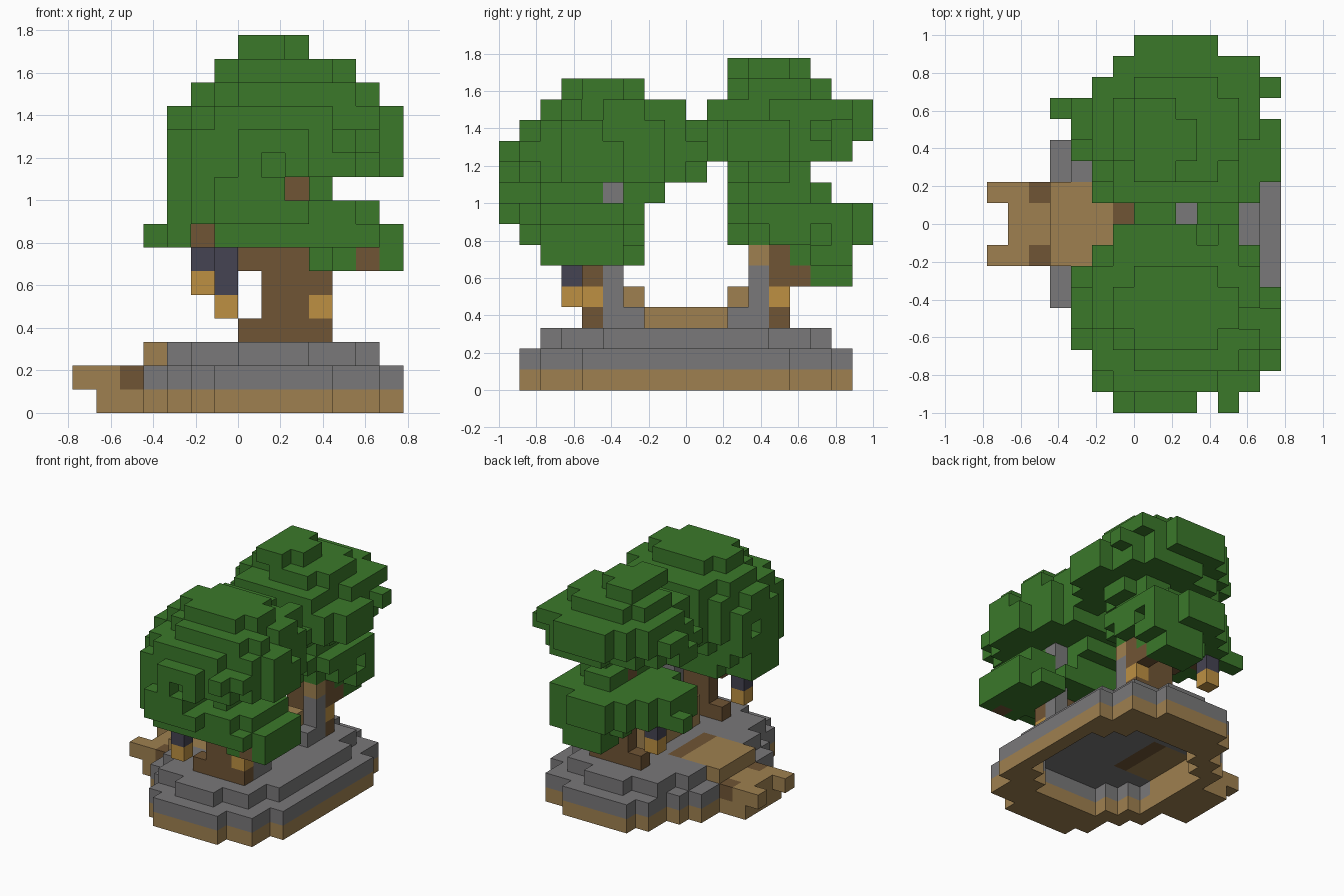
import bpy
import bmesh
import random
from mathutils import Vector

random.seed(4)
default = bpy.data.objects.get("Cube")
if default:
    bpy.data.objects.remove(default, do_unlink=True)

UNIT = 1 / 9                        # edge of one block
ORIGIN = Vector((-7, -9, 0))        # block index of the lower front right corner
blocks = {}                         # (i, j, k) -> (part name, colour name)

COLOURS = {
    "leaf green": (0.043, 0.19, 0.023),
    "plank tan": (0.345, 0.217, 0.08),
    "bark brown": (0.163, 0.09, 0.035),
    "lamp gold": (0.51, 0.28, 0.055),
    "stone grey": (0.192, 0.188, 0.192),
    "iron blue": (0.06, 0.056, 0.085),
}


def make_material(name, rgb):
    mat = bpy.data.materials.new(name)
    mat.use_nodes = True
    mat.diffuse_color = (*rgb, 1)
    for node in mat.node_tree.nodes:
        if node.type == "BSDF_PRINCIPLED":
            node.inputs["Base Color"].default_value = (*rgb, 1)
            node.inputs["Roughness"].default_value = 0.9
    return mat


materials = {name: make_material(name, rgb) for name, rgb in COLOURS.items()}


def cells(a, b):
    """Index range that includes both ends."""
    return range(a, b + 1)


def box(part, colour, xs, ys, zs):
    """Fill a box of blocks; a colour of None carves it away."""
    for i in cells(*xs):
        for j in cells(*ys):
            for k in cells(*zs):
                if colour:
                    blocks[i, j, k] = (part, colour)
                else:
                    blocks.pop((i, j, k), None)


def disc(part, colour, xs, ys, k, rough=None):
    """Fill one rounded layer; rough gives leaves a ragged edge."""
    cx, cy = sum(xs) / 2, sum(ys) / 2
    rx, ry = (xs[1] - xs[0] + 1) / 2, (ys[1] - ys[0] + 1) / 2
    for i in cells(*xs):
        for j in cells(*ys):
            reach = (abs(i - cx) / rx) ** 2.2 + (abs(j - cy) / ry) ** 2.2
            limit = 1
            if rough:
                limit += random.uniform(-rough, rough)
                if not canopy_plan[j][0] <= i <= canopy_plan[j][1]:
                    continue
            if reach <= limit:
                box(part, colour, (i, i), (j, j), (k, k))


def both_sides(part, colour, xs, ys, zs):
    """Box repeated on the front and back halves."""
    box(part, colour, xs, ys, zs)
    box(part, colour, xs, (17 - ys[1], 17 - ys[0]), zs)


# Widest x limits of the canopy for each row, front to back
canopy_plan = [
    (6, 11), (5, 12), (5, 12), (4, 13), (4, 13), (4, 13), (4, 12), (5, 12), (6, 11),
    (6, 11), (5, 12), (4, 13), (4, 13), (4, 13), (3, 12), (5, 13), (6, 12), (7, 10),
]

# Leaf crowns: x limits and y limits for each layer, from the lowest up
front_crown = [
    (10, 13, 2, 6), (4, 13, 1, 6), (4, 12, 0, 6), (4, 10, 0, 7), (4, 13, 0, 9),
    (4, 13, 0, 8), (4, 13, 1, 8), (5, 12, 2, 8), (6, 11, 3, 6),
]
back_crown = [
    (8, 10, 15, 16), (7, 11, 14, 16), (3, 11, 11, 17), (4, 11, 11, 17),
    (8, 10, 11, 15), (8, 11, 11, 14), (4, 13, 9, 16), (4, 13, 9, 17),
    (5, 12, 10, 17), (6, 11, 11, 15), (7, 9, 11, 14),
]
for part, first, crown in (("front_crown", 6, front_crown), ("back_crown", 5, back_crown)):
    for step, (x0, x1, y0, y1) in enumerate(crown):
        disc(part, "leaf green", (x0, x1), (y0, y1), first + step, 0.28)

# Sprigs that stick out, and gaps in the leaves
box("back_crown", "leaf green", (3, 5), (14, 14), (7, 7))
box("front_crown", "leaf green", (13, 13), (2, 3), (6, 7))
box("", None, (9, 9), (0, 3), (9, 9))
box("", None, (5, 5), (0, 3), (7, 7))
box("", None, (11, 13), (5, 5), (9, 9))
box("", None, (9, 9), (9, 9), (9, 13))
box("", None, (10, 10), (0, 0), (8, 11))

# Island: earth ring and stone ring, hollow beneath a stone terrace
base_plan = [(6, 10), (5, 12), (5, 12), (4, 13), (3, 13), (3, 13), (3, 13), (3, 13)]
for ring, colour, layer in (("earth_ring", "plank tan", 0), ("stone_ring", "stone grey", 1)):
    for row, limits in enumerate(base_plan, 1):
        both_sides(ring, colour, limits, (row, row), (layer, layer))
    disc(ring, None, (4, 12), (4, 13), layer)
disc("stone_terrace", "stone grey", (4, 12), (2, 15), 2)

# Wooden deck set in the terrace, steps, side rails and threshold
box("deck", "plank tan", (3, 5), (7, 10), (2, 2))
box("threshold", "bark brown", (6, 6), (7, 10), (2, 2))
box("steps", "plank tan", (1, 2), (7, 10), (0, 0))
box("steps", "plank tan", (1, 3), (8, 9), (1, 1))
both_sides("step_rail", "plank tan", (0, 3), (7, 7), (1, 1))
both_sides("step_rail", "bark brown", (2, 2), (7, 7), (1, 1))

# Tree trunks with branches
both_sides("trunk", "bark brown", (7, 10), (4, 4), (3, 3))
both_sides("trunk", "bark brown", (8, 10), (4, 4), (4, 5))
both_sides("trunk", "bark brown", (7, 10), (4, 4), (6, 6))
both_sides("trunk", "bark brown", (8, 9), (4, 4), (7, 10))
both_sides("branch", "bark brown", (5, 7), (4, 4), (7, 7))
box("branch", "bark brown", (12, 12), (2, 2), (6, 6))
box("branch", "bark brown", (10, 10), (14, 14), (5, 5))

# Stone pillars, with a timber cap at the back
both_sides("pillar", "stone grey", (10, 10), (5, 5), (3, 5))
box("pillar", "stone grey", (10, 10), (5, 5), (6, 9))
box("pillar_cap", "plank tan", (10, 10), (12, 12), (6, 6))

# Bench between the trees
box("bench_seat", "plank tan", (8, 8), (6, 11), (3, 3))
both_sides("bench_arm", "plank tan", (8, 9), (6, 6), (4, 4))
both_sides("bench_foot", "stone grey", (9, 10), (6, 6), (3, 3))

# Lamps: set in the trunks and hanging from the branches
both_sides("trunk_lamp", "lamp gold", (10, 10), (4, 4), (4, 4))
box("front_lantern", "iron blue", (6, 6), (3, 3), (5, 6))
box("front_lantern", "lamp gold", (6, 6), (3, 3), (4, 4))
box("back_lantern", "iron blue", (5, 5), (14, 14), (6, 6))
box("back_lantern", "lamp gold", (5, 5), (14, 14), (5, 5))


def build(part):
    """Make one object from the exposed block faces of a part."""
    bm = bmesh.new()
    mesh = bpy.data.meshes.new(part)
    slots = sorted({c for p, c in blocks.values() if p == part})
    for name in slots:
        mesh.materials.append(materials[name])
    for cell, (owner, colour) in blocks.items():
        if owner != part:
            continue
        for axis in range(3):
            for sign in (-1, 1):
                normal = Vector((0, 0, 0))
                normal[axis] = sign
                neighbour = tuple(int(v) for v in Vector(cell) + normal)
                if neighbour in blocks:
                    continue
                u, v = Vector((0, 0, 0)), Vector((0, 0, 0))
                u[(axis + 1) % 3] = 0.5
                v[(axis + 2) % 3] = 0.5 * sign
                mid = Vector(cell) + ORIGIN + Vector((0.5, 0.5, 0.5)) + normal / 2
                corners = (mid - u - v, mid + u - v, mid + u + v, mid - u + v)
                face = bm.faces.new([bm.verts.new(c * UNIT) for c in corners])
                face.material_index = slots.index(colour)
    bmesh.ops.remove_doubles(bm, verts=bm.verts, dist=UNIT / 100)
    bm.to_mesh(mesh)
    bm.free()
    bpy.context.collection.objects.link(bpy.data.objects.new(part, mesh))


for part_name in sorted({p for p, c in blocks.values()}):
    build(part_name)
